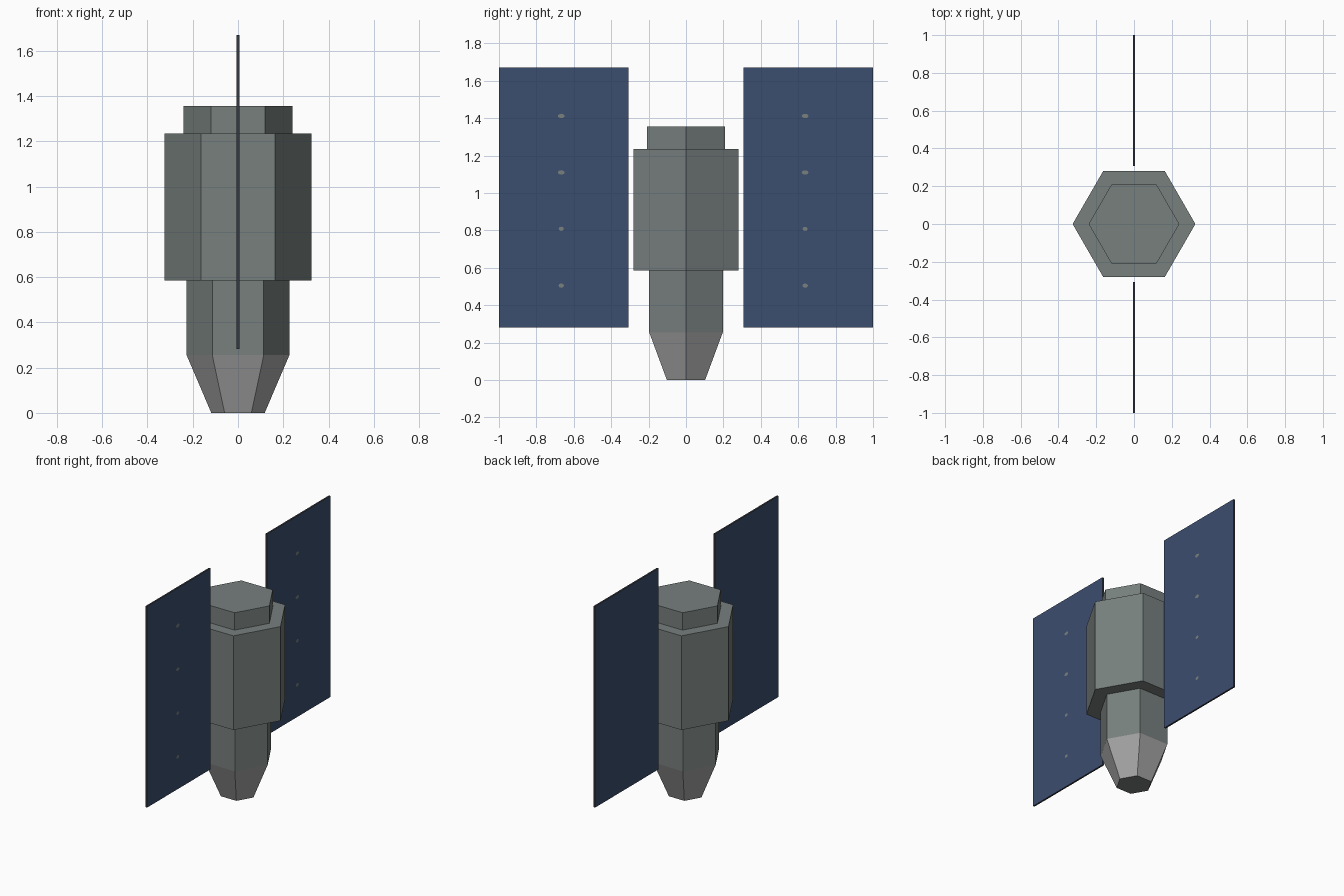
import bpy, bmesh, math

if "Cube" in bpy.data.objects:
    bpy.data.objects.remove(bpy.data.objects["Cube"])

def material(name, rgb):
    m = bpy.data.materials.new(name)
    m.diffuse_color = (*rgb, 1)
    m.use_nodes = True
    m.node_tree.nodes["Principled BSDF"].inputs["Base Color"].default_value = m.diffuse_color
    return m

HULL = material("grey green hull", (0.185, 0.215, 0.208))
METAL = material("light grey metal", (0.38, 0.38, 0.38))
PANEL = material("navy panel", (0.044, 0.074, 0.158))
EDGE = material("dark panel edge", (0.04, 0.04, 0.045))

def finish(name, bm, mats):
    bmesh.ops.recalc_face_normals(bm, faces=bm.faces)
    me = bpy.data.meshes.new(name)
    bm.to_mesh(me)
    bm.free()
    for m in mats:
        me.materials.append(m)
    ob = bpy.data.objects.new(name, me)
    bpy.context.collection.objects.link(ob)
    return ob

# Six-sided tapered or straight section with corners on the x axis
def hexagon(name, r0, r1, z0, z1, side=HULL):
    bm = bmesh.new()
    rings = [[bm.verts.new((r * math.cos(i * math.pi / 3), r * math.sin(i * math.pi / 3), z))
              for i in range(6)] for r, z in ((r0, z0), (r1, z1))]
    for ring in rings:
        bm.faces.new(ring)
    for i in range(6):
        j = (i + 1) % 6
        f = bm.faces.new((rings[0][i], rings[0][j], rings[1][j], rings[1][i]))
        f.material_index = 1
    return finish(name, bm, (HULL, side))

# Stacked body sections
hexagon("engine_nozzle", 0.118, 0.227, 0.0, 0.255, METAL)
hexagon("lower_body", 0.227, 0.227, 0.255, 0.585)
hexagon("main_body", 0.325, 0.325, 0.585, 1.235)
hexagon("top_cap", 0.24, 0.24, 1.235, 1.355)

T = 0.006  # half thickness of a panel
for s, label, dot_y in ((-1, "front", -0.667), (1, "back", 0.637)):
    # Solar panel with dark rim
    bm = bmesh.new()
    bmesh.ops.create_cube(bm, size=1)
    for v in bm.verts:
        v.co = (v.co.x * 2 * T, s * 0.654 + v.co.y * 0.692, 0.976 + v.co.z * 1.388)
    bm.normal_update()
    for f in bm.faces:
        f.material_index = 0 if abs(f.normal.x) > 0.5 else 1
    finish(label + "_solar_panel", bm, (PANEL, EDGE))

    # Small flat studs down the outer face of the panel
    bm = bmesh.new()
    for z, w in ((0.505, 0.015), (0.808, 0.014), (1.11, 0.019), (1.412, 0.019)):
        bm.faces.new([bm.verts.new((T + 0.001, dot_y + w * math.cos(a * math.pi / 4),
                                    z + 0.012 * math.sin(a * math.pi / 4))) for a in range(8)])
    finish(label + "_panel_studs", bm, (HULL,))
